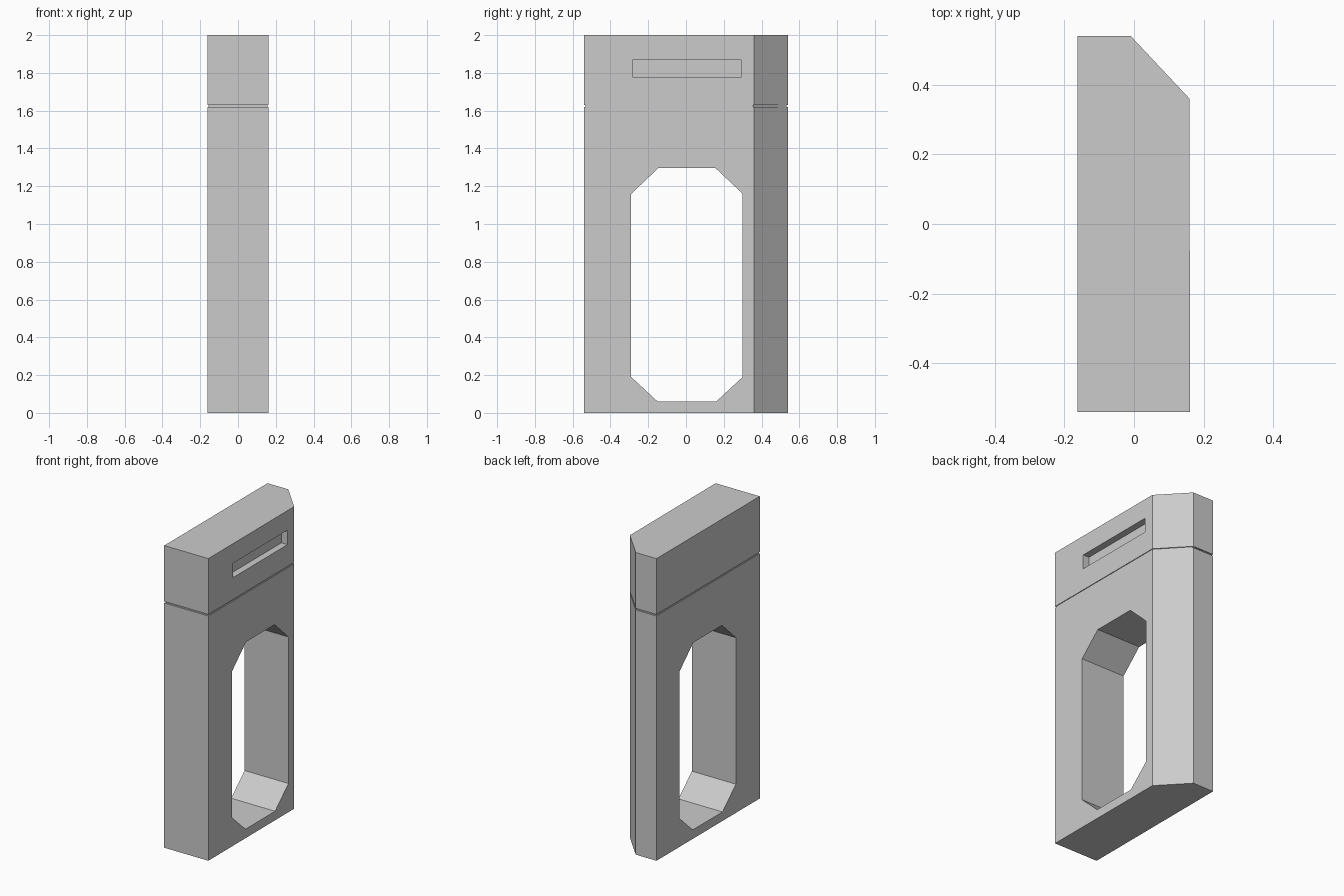
import bpy, bmesh
from mathutils import Vector

cube = bpy.data.objects.get("Cube")
if cube:
    bpy.data.objects.remove(cube)

grey = bpy.data.materials.new("light_grey")
grey.use_nodes = True
colour = (0.6, 0.6, 0.6, 1)
grey.diffuse_color = colour
grey.node_tree.nodes["Principled BSDF"].inputs["Base Color"].default_value = colour


def prism(name, points, direction):
    """Extrude a closed polygon along a direction."""
    bm = bmesh.new()
    face = bm.faces.new([bm.verts.new(p) for p in points])
    new = bmesh.ops.extrude_face_region(bm, geom=[face])["geom"]
    verts = [v for v in new if isinstance(v, bmesh.types.BMVert)]
    bmesh.ops.translate(bm, verts=verts, vec=Vector(direction))
    bmesh.ops.recalc_face_normals(bm, faces=bm.faces)
    mesh = bpy.data.meshes.new(name)
    bm.to_mesh(mesh)
    bm.free()
    mesh.materials.append(grey)
    obj = bpy.data.objects.new(name, mesh)
    bpy.context.collection.objects.link(obj)
    return obj


def cut(target, cutter):
    cutter.hide_render = True
    cutter.hide_set(True)
    cutter.display_type = 'WIRE'
    mod = target.modifiers.new(cutter.name, 'BOOLEAN')
    mod.object = cutter
    mod.operation = 'DIFFERENCE'
    mod.solver = 'EXACT'


# Plan outline with one bevelled back corner
outline = [(-0.162, -0.54), (0.161, -0.54), (0.159, 0.36),
           (-0.01, 0.54), (-0.162, 0.54)]


def block(name, bottom, top, sx=1, sy=1):
    points = [(x * sx, y * sy, bottom) for x, y in outline]
    return prism(name, points, (0, 0, top - bottom))


# Lower frame, cap, and the recessed core that leaves the seam between them
frame = block("lower_frame", 0, 1.62)
cap = block("upper_cap", 1.63, 2)
block("seam_core", 1.62, 1.63, 0.97, 0.985)

# Octagonal opening through the frame
opening = [(-0.15, 0.06), (0.16, 0.06), (0.30, 0.19), (0.30, 1.16),
           (0.155, 1.297), (-0.145, 1.297), (-0.29, 1.16), (-0.29, 0.19)]
cut(frame, prism("opening_cutter", [(-0.3, y, z) for y, z in opening], (0.6, 0, 0)))

# Shallow slot in the left face of the cap
slot = [(-0.28, 1.775), (0.29, 1.775), (0.29, 1.87), (-0.28, 1.87)]
cut(cap, prism("slot_cutter", [(0.115, y, z) for y, z in slot], (0.2, 0, 0)))
